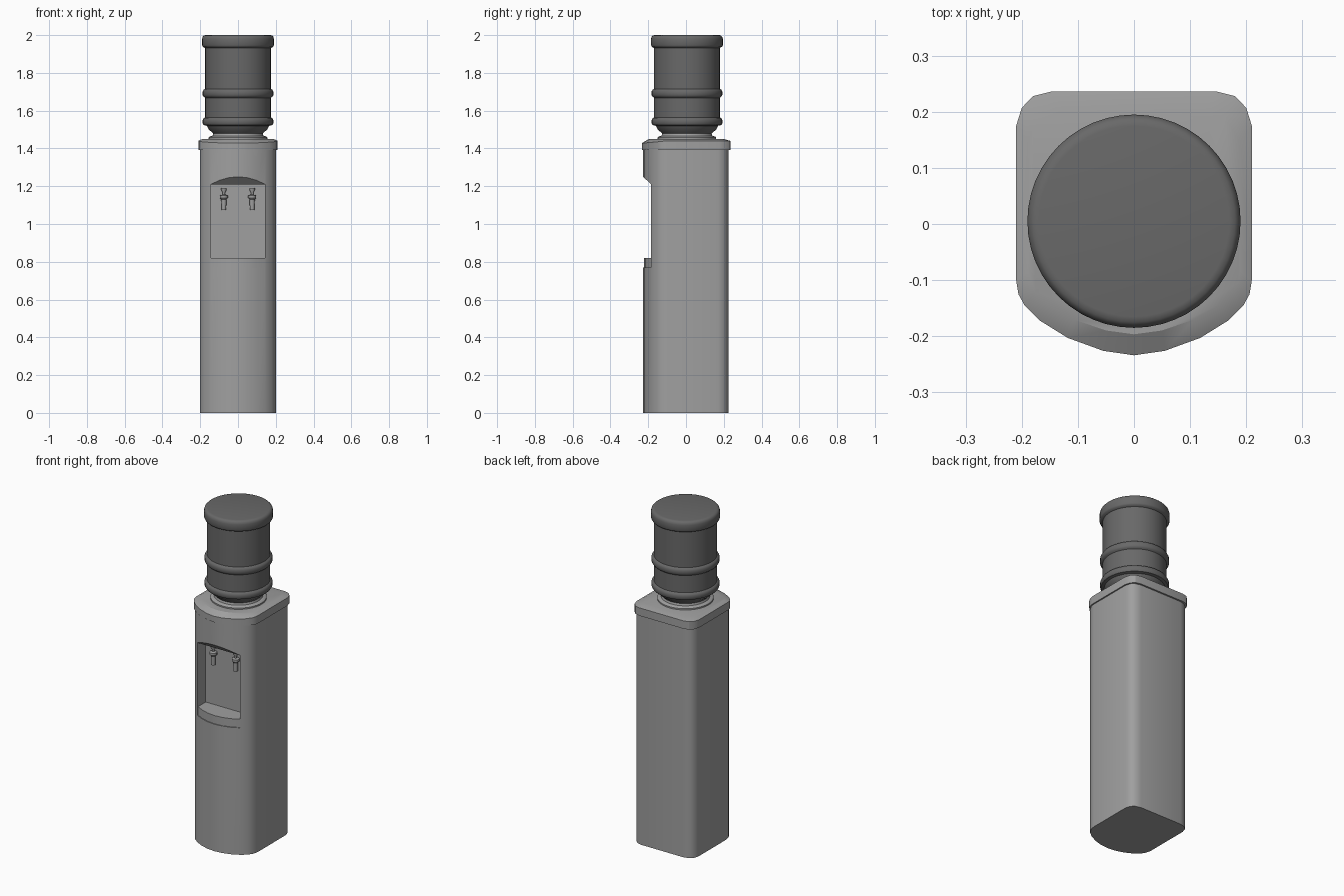
import bpy, bmesh, math

cube = bpy.data.objects.get("Cube")
if cube:
    bpy.data.objects.remove(cube, do_unlink=True)


def material(name, value):
    mat = bpy.data.materials.new(name)
    mat.use_nodes = True
    colour = (value, value, value, 1)
    mat.diffuse_color = colour
    mat.node_tree.nodes["Principled BSDF"].inputs["Base Color"].default_value = colour
    return mat


CASING = material("casing grey", 0.35)
BOTTLE = material("bottle dark grey", 0.14)


def finish(name, bm, mat):
    bmesh.ops.recalc_face_normals(bm, faces=bm.faces)
    mesh = bpy.data.meshes.new(name)
    bm.to_mesh(mesh)
    bm.free()
    mesh.materials.append(mat)
    ob = bpy.data.objects.new(name, mesh)
    bpy.context.collection.objects.link(ob)
    return ob


def smooth(ob, angle=38):
    bpy.ops.object.select_all(action="DESELECT")
    ob.select_set(True)
    bpy.context.view_layer.objects.active = ob
    bpy.ops.object.shade_smooth_by_angle(angle=math.radians(angle))


def loft(name, rings, mat):
    """Skin a stack of equal rings and close both ends."""
    bm = bmesh.new()
    loops = [[bm.verts.new(p) for p in ring] for ring in rings]
    n = len(loops[0])
    for low, high in zip(loops, loops[1:]):
        for i in range(n):
            j = (i + 1) % n
            bm.faces.new((low[i], low[j], high[j], high[i]))
    bm.faces.new(loops[0])
    bm.faces.new(loops[-1])
    return finish(name, bm, mat)


def lathe(name, profile, mat, x=0, y=0, sides=48):
    angles = [math.tau * i / sides for i in range(sides)]
    rings = [[(x + r * math.cos(a), y + r * math.sin(a), z) for a in angles]
             for r, z in profile]
    ob = loft(name, rings, mat)
    smooth(ob)
    return ob


def mirrored(half):
    """Complete an outline that runs from the front centre to the back."""
    return half + [(-x, y) for x, y in reversed(half) if x > 0]


# Cabinet: bowed front, rounded back corners
front_bow = [(0, -.227), (.05, -.222), (.1, -.207), (.145, -.184)]
body = mirrored(front_bow + [(.178, -.158), (.195, -.13), (.202, -.1),
                             (.202, .17), (.193, .2), (.172, .218), (.14, .226)])
cabinet = loft("cabinet", [[(x, y, z) for x, y in body] for z in (0, 1.4)], CASING)

# Dispensing niche with a sloping front ceiling
niche = [(-.105, .77), (-.105, 1.21), (-.185, 1.21), (-.227, 1.25),
         (-.3, 1.31), (-.3, .77)]
cutter = loft("niche_cutter", [[(x, y, z) for y, z in niche] for x in (-.144, .144)], CASING)
cutter.hide_render = True
cut = cabinet.modifiers.new("niche", "BOOLEAN")
cut.operation = "DIFFERENCE"
cut.solver = "EXACT"
cut.object = cutter
bpy.context.view_layer.objects.active = cabinet
bpy.ops.object.modifier_apply(modifier=cut.name)
bpy.data.objects.remove(cutter, do_unlink=True)
smooth(cabinet)

# Drip tray filling the bottom of the niche
tray_outline = mirrored([(x * .985, y + .005) for x, y in front_bow] + [(.143, -.1)])
tray = loft("drip_tray", [[(x, y, z) for x, y in tray_outline] for z in (.768, .82)], CASING)
smooth(tray)

# Top cap whose rim dips towards the front
cap = mirrored([(0, -.234), (.055, -.226), (.118, -.203), (.168, -.172),
                (.195, -.145), (.206, -.125), (.21, -.1), (.21, .175),
                (.2, .207), (.18, .228), (.148, .236)])


def rim(y):
    return 1.44 - .012 * min(1, max(0, (-y - .1) / .13))


cap_rings = [[(x, y, 1.392) for x, y in cap],
             [(x, y, rim(y)) for x, y in cap],
             [(x * .9, y * .84, 1.45) for x, y in cap]]
smooth(loft("top_cap", cap_rings, CASING), 30)

# Bottle seat
lathe("bottle_collar", [(.155, 1.44), (.155, 1.458), (.148, 1.464),
                        (.135, 1.466), (.13, 1.482)], CASING, y=.005)

# Ribbed bottle
lathe("water_bottle", [
    (.125, 1.47), (.137, 1.485), (.155, 1.5), (.165, 1.52),
    (.182, 1.524), (.187, 1.532), (.187, 1.55), (.182, 1.56), (.174, 1.564),
    (.174, 1.668), (.182, 1.674), (.187, 1.682), (.187, 1.702), (.182, 1.711),
    (.174, 1.716), (.174, 1.932), (.186, 1.938), (.19, 1.946), (.19, 1.98),
    (.187, 1.991), (.18, 1.998), (.17, 2)], BOTTLE, y=.005)

# Pair of taps with stems reaching the niche wall
for side, x in (("left", .075), ("right", -.075)):
    lathe(side + "_tap", [(.012, 1.075), (.014, 1.13), (.021, 1.138), (.021, 1.152),
                          (.007, 1.156), (.007, 1.166), (.015, 1.182), (.015, 1.19)],
          CASING, x, -.13, 16)
    ring = [(.012 * math.cos(math.tau * i / 12), .012 * math.sin(math.tau * i / 12))
            for i in range(12)]
    smooth(loft(side + "_tap_stem", [[(x + a, y, 1.135 + b) for a, b in ring]
                                     for y in (-.13, -.1)], CASING))
